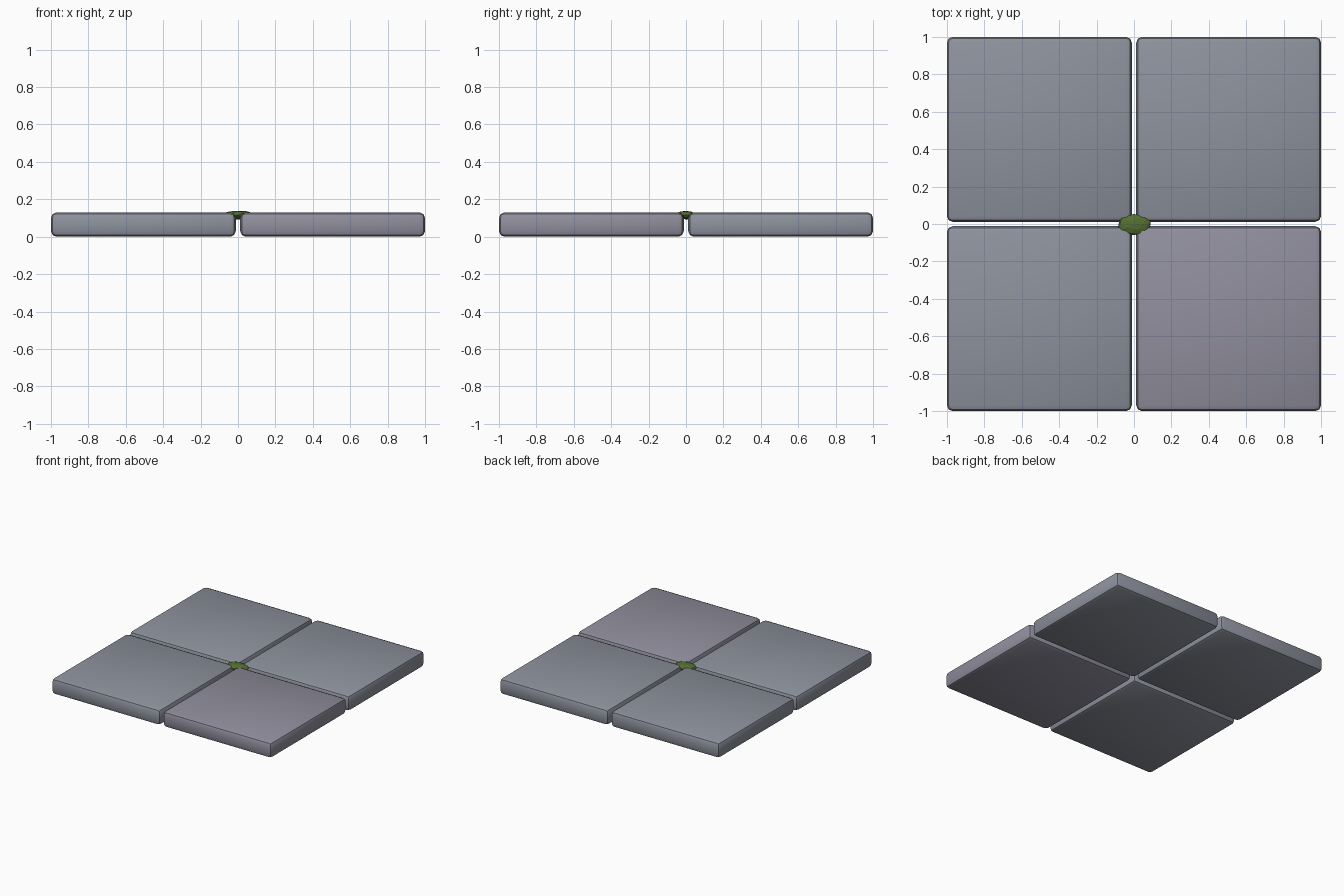
import bpy, random
from mathutils import Vector

if "Cube" in bpy.data.objects:
    bpy.data.objects.remove(bpy.data.objects["Cube"])

random.seed(4)


def material(name, rgb):
    m = bpy.data.materials.new(name)
    m.diffuse_color = (*rgb, 1)
    m.use_nodes = True
    m.node_tree.nodes["Principled BSDF"].inputs["Base Color"].default_value = m.diffuse_color
    return m


stone = material("stone", (0.27, 0.29, 0.34))
stone_warm = material("stone_warm", (0.28, 0.275, 0.34))
green = material("moss_green", (0.09, 0.16, 0.03))

GAP, HEIGHT, CHAMFER = 0.012, 0.13, 0.03
SIZE = 1 - GAP

# Four chamfered paving slabs
for sx, sy in ((-1, -1), (1, -1), (-1, 1), (1, 1)):
    c = (1 + GAP) / 2
    bpy.ops.mesh.primitive_cube_add(size=1, location=(sx * c, sy * c, HEIGHT / 2))
    slab = bpy.context.object
    slab.name = f"slab_{'right' if sx > 0 else 'left'}_{'back' if sy > 0 else 'front'}"
    slab.scale = (SIZE, SIZE, HEIGHT)
    bpy.ops.object.transform_apply(location=False, rotation=False, scale=True)
    bevel = slab.modifiers.new("chamfer", 'BEVEL')
    bevel.width = CHAMFER
    bevel.segments = 2
    slab.data.materials.append(stone_warm if (sx, sy) == (1, -1) else stone)
    bpy.ops.object.modifier_apply(modifier="chamfer")
    bpy.ops.object.shade_smooth_by_angle(angle=0.6)

# Faceted moss tuft at the crossing of the joints
bpy.ops.mesh.primitive_ico_sphere_add(subdivisions=2, radius=1, location=(0, 0, 0.115))
moss = bpy.context.object
moss.name = "moss"
for v in moss.data.vertices:
    v.co *= random.uniform(0.9, 1.05)
    v.co = Vector((v.co.x * 0.09, v.co.y * 0.058, v.co.z * 0.024))
moss.data.materials.append(green)
